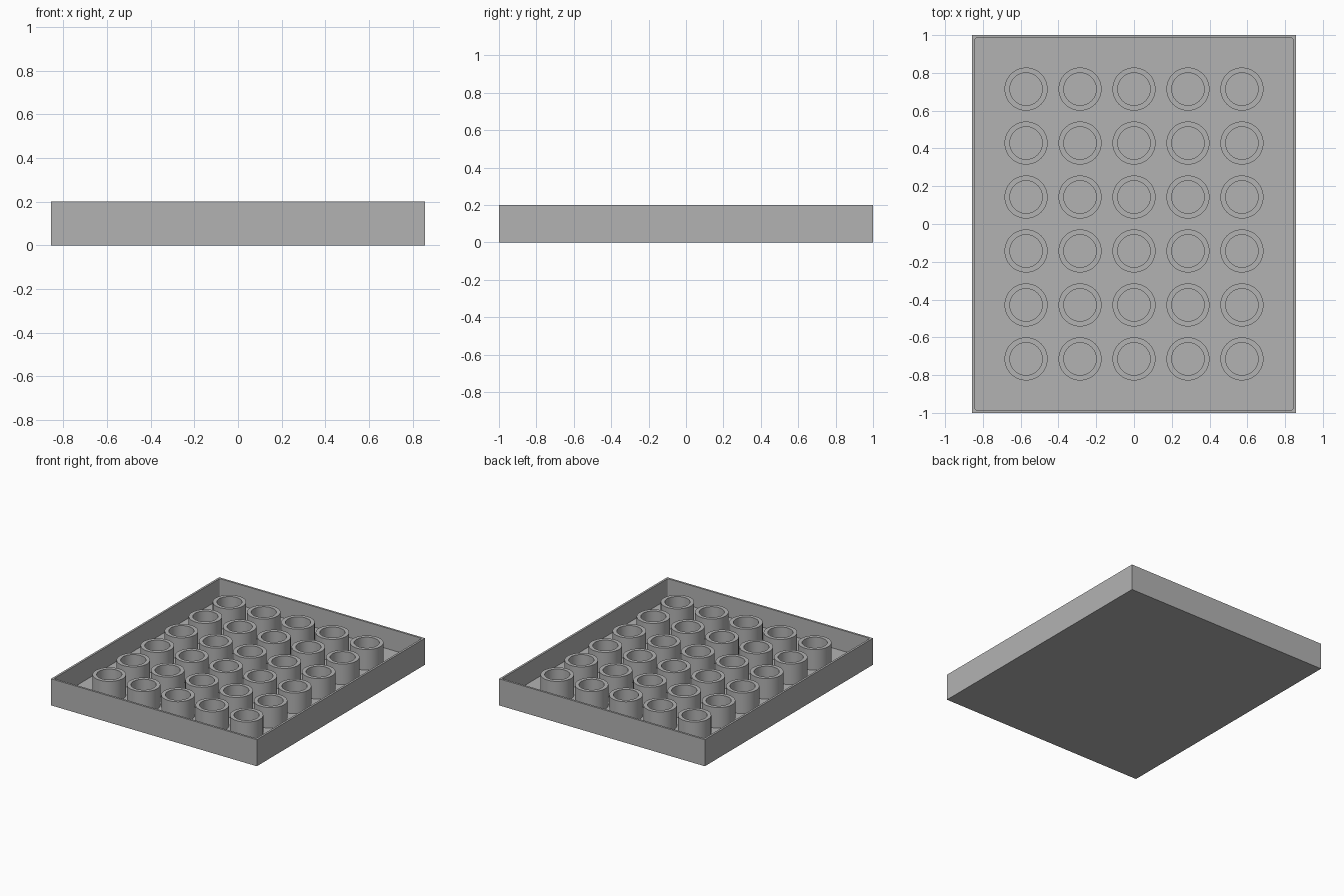
import bpy
import bmesh

WIDTH, LENGTH, HEIGHT = 1.714, 2.0, 0.2
WALL, FLOOR = 0.022, 0.045
PITCH = 2 / 7
OUTER, INNER, SIDES = 0.114, 0.086, 64

cube = bpy.data.objects.get("Cube")
if cube:
    bpy.data.objects.remove(cube, do_unlink=True)

grey = bpy.data.materials.new("mid grey")
grey.use_nodes = True
colour = (0.45, 0.45, 0.45, 1)
grey.diffuse_color = colour
grey.node_tree.nodes["Principled BSDF"].inputs["Base Color"].default_value = colour


def add_object(name, bm):
    """Turn a bmesh into a linked grey object."""
    bmesh.ops.recalc_face_normals(bm, faces=bm.faces)
    mesh = bpy.data.meshes.new(name)
    bm.to_mesh(mesh)
    bm.free()
    mesh.materials.append(grey)
    obj = bpy.data.objects.new(name, mesh)
    bpy.context.collection.objects.link(obj)
    return obj


# Open tray: a box whose top is inset for the rim and sunk to the floor
bm = bmesh.new()
bmesh.ops.create_cube(bm, size=1)
bmesh.ops.scale(bm, vec=(WIDTH, LENGTH, HEIGHT), verts=bm.verts)
bmesh.ops.translate(bm, vec=(0, 0, HEIGHT / 2), verts=bm.verts)
top = max(bm.faces, key=lambda f: f.calc_center_median().z)
bmesh.ops.inset_region(bm, faces=[top], thickness=WALL)
well = bmesh.ops.extrude_discrete_faces(bm, faces=[top])["faces"][0]
bmesh.ops.translate(bm, vec=(0, 0, FLOOR - HEIGHT), verts=well.verts)

# Slightly rounded inside corners
corners = [e for e in bm.edges
           if abs(e.verts[0].co.z - e.verts[1].co.z) > 0.01
           and abs(e.verts[0].co.x) < WIDTH / 2 - WALL / 2]
bmesh.ops.bevel(bm, geom=corners, offset=0.01, segments=4, profile=0.5,
                affect='EDGES')
add_object("tray", bm)


# Hollow tube: ring profile spun around its axis
def make_tube(name, x, y):
    bm = bmesh.new()
    profile = [(INNER, FLOOR), (INNER, HEIGHT), (OUTER, HEIGHT), (OUTER, FLOOR)]
    verts = [bm.verts.new((r, 0, z)) for r, z in profile]
    edges = [bm.edges.new(pair) for pair in zip(verts, verts[1:])]
    bmesh.ops.spin(bm, geom=verts + edges, cent=(0, 0, 0), axis=(0, 0, 1),
                   angle=6.283185, steps=SIDES, use_merge=True)
    bmesh.ops.remove_doubles(bm, verts=bm.verts, dist=0.0001)
    bmesh.ops.translate(bm, vec=(x, y, 0), verts=bm.verts)
    return add_object(name, bm)


bpy.ops.object.select_all(action='DESELECT')
for row in range(6):
    for col in range(5):
        tube = make_tube(f"tube_{row + 1}_{col + 1}",
                         (col - 2) * PITCH, (row - 2.5) * PITCH)
        tube.select_set(True)
        bpy.context.view_layer.objects.active = tube
bpy.ops.object.shade_smooth_by_angle()
